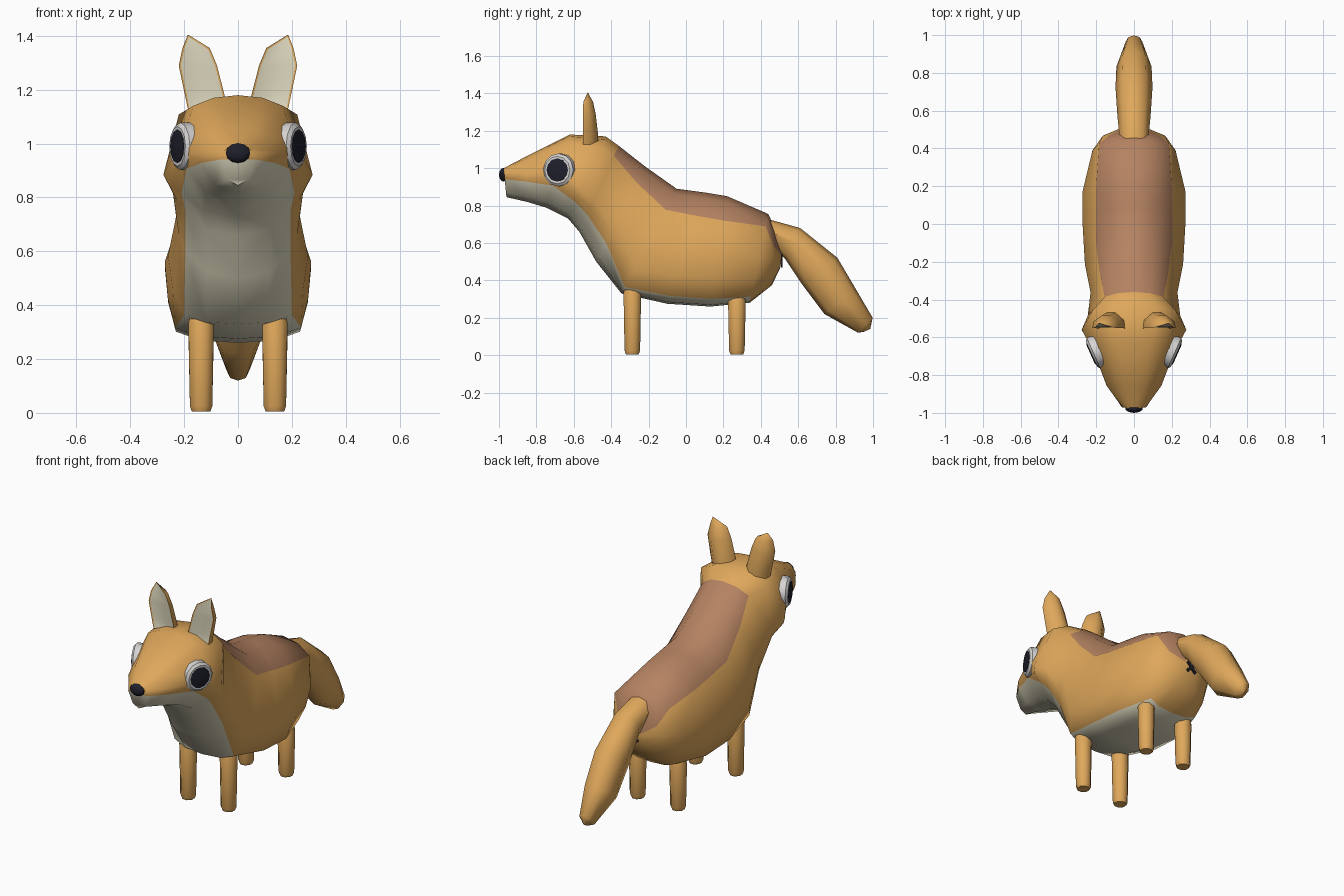
import bpy, bmesh, math
from mathutils import Vector, Matrix

cube = bpy.data.objects.get("Cube")
if cube:
    bpy.data.objects.remove(cube, do_unlink=True)


def material(name, rgb):
    m = bpy.data.materials.new(name)
    m.use_nodes = True
    m.diffuse_color = (*rgb, 1)
    bsdf = next(n for n in m.node_tree.nodes if n.type == 'BSDF_PRINCIPLED')
    bsdf.inputs["Base Color"].default_value = (*rgb, 1)
    bsdf.inputs["Roughness"].default_value = 0.8
    return m


FUR = material("orange fur", (0.74, 0.39, 0.105))
BACK = material("brown back", (0.46, 0.225, 0.12))
CREAM = material("cream", (0.72, 0.68, 0.51))
WHITE = material("eye white", (0.68, 0.66, 0.65))
DARK = material("dark", (0.013, 0.014, 0.024))


def finish(bm, name, mats, angle=50):
    bmesh.ops.recalc_face_normals(bm, faces=bm.faces[:])
    me = bpy.data.meshes.new(name)
    bm.to_mesh(me)
    bm.free()
    for m in mats:
        me.materials.append(m)
    ob = bpy.data.objects.new(name, me)
    bpy.context.collection.objects.link(ob)
    bpy.ops.object.select_all(action='DESELECT')
    ob.select_set(True)
    bpy.context.view_layer.objects.active = ob
    bpy.ops.object.shade_smooth_by_angle(angle=math.radians(angle))
    return ob


def symmetric_loft(halves, rule):
    """Skin half sections (top to bottom, ends on x = 0) with their mirror images.
    rule(ring, strip) gives the material index; caps use ring -1 and the last ring."""
    bm = bmesh.new()
    n = len(halves[0])
    left = [[bm.verts.new(p) for p in h] for h in halves]
    right = [[v if j in (0, n - 1) else bm.verts.new((-v.co.x, v.co.y, v.co.z))
              for j, v in enumerate(r)] for r in left]
    for side in (left, right):
        for i in range(len(halves) - 1):
            for j in range(n - 1):
                f = bm.faces.new((side[i][j], side[i][j + 1], side[i + 1][j + 1], side[i + 1][j]))
                f.material_index = rule(i, j)
    for i, tag in ((0, -1), (len(halves) - 1, len(halves) - 1)):
        for j in range(n - 1):
            loop = list(dict.fromkeys((left[i][j], left[i][j + 1], right[i][j + 1], right[i][j])))
            bm.faces.new(loop).material_index = rule(tag, j)
    return bm


# Body, snout to rump: top y,z, bottom y,z, then width and drop fraction
# of the back edge, the widest point and the belly edge
SECTIONS = [
    (-0.975, 1.00, -0.96, 0.845, 0.04, 0.10, 0.062, 0.25, 0.066, 0.38),
    (-0.86, 1.06, -0.85, 0.82, 0.10, 0.12, 0.145, 0.38, 0.138, 0.55),
    (-0.62, 1.18, -0.75, 0.79, 0.165, 0.10, 0.213, 0.45, 0.19, 0.70),
    (-0.43, 1.17, -0.63, 0.73, 0.22, 0.14, 0.277, 0.65, 0.21, 0.80),
    (-0.36, 1.12, -0.57, 0.66, 0.155, 0.12, 0.245, 0.60, 0.195, 0.80),
    (-0.22, 1.01, -0.48, 0.50, 0.18, 0.17, 0.23, 0.55, 0.195, 0.80),
    (-0.05, 0.89, -0.345, 0.33, 0.20, 0.20, 0.26, 0.55, 0.20, 0.94),
    (0.10, 0.87, -0.10, 0.275, 0.20, 0.21, 0.272, 0.52, 0.235, 0.93),
    (0.22, 0.85, 0.13, 0.26, 0.20, 0.22, 0.272, 0.52, 0.23, 0.93),
    (0.44, 0.755, 0.34, 0.28, 0.185, 0.14, 0.22, 0.50, 0.165, 0.93),
    (0.475, 0.68, 0.46, 0.375, 0.13, 0.32, 0.165, 0.50, 0.12, 0.85),
    (0.515, 0.57, 0.505, 0.47, 0.05, 0.40, 0.065, 0.60, 0.045, 0.85),
]
halves = []
for yt, zt, yb, zb, xs, ts, xm, tm, xb, tb in SECTIONS:
    pts = [(0, 0), (xs * 0.55, ts * 0.25), (xs, ts), (xm, tm),
           (xm * 0.7 + xb * 0.3, tm * 0.45 + tb * 0.55), (xb, tb),
           (xb * 0.6, 1 - (1 - tb) * 0.22), (0, 1)]
    halves.append([(x, yt + (yb - yt) * t, zt + (zb - zt) * t) for x, t in pts])


def body_rule(ring, strip):
    if strip < 2 and 4 <= ring <= 10:
        return 1
    if strip >= 5 and ring <= 8:
        return 2
    return 0


finish(symmetric_loft(halves, body_rule), "body", [FUR, BACK, CREAM], 60)

# Tail: top y,z, bottom y,z, half width
TAIL = [
    (0.43, 0.73, 0.46, 0.58, 0.075),
    (0.61, 0.68, 0.53, 0.515, 0.088),
    (0.81, 0.52, 0.62, 0.38, 0.098),
    (0.91, 0.35, 0.74, 0.22, 0.093),
    (0.998, 0.20, 0.92, 0.12, 0.045),
    (0.985, 0.14, 0.95, 0.125, 0.012),
]
halves = []
for yt, zt, yb, zb, w in TAIL:
    halves.append([(w * x, yt + (yb - yt) * t, zt + (zb - zt) * t)
                   for x, t in ((0, 0), (0.65, 0.1), (1, 0.45), (0.65, 0.88), (0, 1))])
finish(symmetric_loft(halves, lambda i, j: 0), "tail", [FUR])


# Legs: tapered eight-sided posts with a chamfered foot
def leg(name, x, y, top):
    bm = bmesh.new()
    rings = []
    for z, r in ((0.005, 0.037), (0.025, 0.045), (top - 0.02, 0.051), (top, 0.044)):
        rings.append([bm.verts.new((x + r * math.cos(a), y + r * math.sin(a), z))
                      for a in (math.tau * (k + 0.5) / 8 for k in range(8))])
    for a, b in zip(rings, rings[1:]):
        for k in range(8):
            bm.faces.new((a[k], a[(k + 1) % 8], b[(k + 1) % 8], b[k]))
    bm.faces.new(rings[0])
    bm.faces.new(rings[-1])
    finish(bm, name, [FUR])


# Ears: flat cream front inside an orange rim, ridged back
def ear(name, s):
    bm = bmesh.new()
    rings = []
    for z, xi, xo, yf, yb in ((1.11, 0.04, 0.182, -0.552, -0.468),
                              (1.18, 0.05, 0.197, -0.552, -0.470),
                              (1.29, 0.078, 0.22, -0.551, -0.483),
                              (1.355, 0.105, 0.206, -0.549, -0.497)):
        ym, d = (yf + yb) / 2, xo - xi
        rings.append([bm.verts.new((s * x, y, z)) for x, y in (
            (xi, yf), (xo, yf), (xo - d * 0.03, ym), (xo - d * 0.35, yb),
            (xi + d * 0.35, yb), (xi + d * 0.03, ym))])
    tip = bm.verts.new((s * 0.186, -0.525, 1.405))
    front = []
    for a, b in zip(rings, rings[1:]):
        for k in range(6):
            f = bm.faces.new((a[k], a[(k + 1) % 6], b[(k + 1) % 6], b[k]))
            if k == 0:
                front.append(f)
    for k in range(6):
        f = bm.faces.new((rings[-1][k], rings[-1][(k + 1) % 6], tip))
        if k == 0:
            front.append(f)
    bm.faces.new(rings[0])
    bmesh.ops.recalc_face_normals(bm, faces=bm.faces[:])
    bmesh.ops.inset_region(bm, faces=front, thickness=0.007, depth=-0.004)
    for f in front:
        f.material_index = 1
    finish(bm, name, [FUR, CREAM], 45)


# Eyes: domed white disc with a raised dark pupil
def disc(name, s, profile, mat):
    bm = bmesh.new()
    a = math.radians(24)
    n = Vector((s * math.cos(a), -math.sin(a), 0))
    u = Vector((s * math.sin(a), math.cos(a), 0))
    centre = Vector((s * 0.207, -0.68, 0.99))
    rings = [[bm.verts.new(centre + n * h + u * r * math.cos(t) + Vector((0, 0, r * math.sin(t))))
              for t in (math.tau * k / 12 for k in range(12))] for r, h in profile]
    for p, q in zip(rings, rings[1:]):
        for k in range(12):
            bm.faces.new((p[k], p[(k + 1) % 12], q[(k + 1) % 12], q[k]))
    bm.faces.new(rings[0])
    bm.faces.new(rings[-1])
    finish(bm, name, [mat], 40)


for side, s in (("left", 1), ("right", -1)):
    leg("front_leg_" + side, s * 0.137, -0.287, 0.355)
    leg("back_leg_" + side, s * 0.137, 0.272, 0.31)
    ear("ear_" + side, s)
    disc("eye_" + side, s, [(0.088, -0.03), (0.088, 0.008), (0.074, 0.02)], WHITE)
    disc("pupil_" + side, s, [(0.062, 0.018), (0.062, 0.022), (0.05, 0.025)], DARK)

# Nose
bm = bmesh.new()
bmesh.ops.create_uvsphere(bm, u_segments=10, v_segments=6, radius=1,
                          matrix=Matrix.Translation((0, -0.975, 0.965))
                          @ Matrix.Diagonal((0.048, 0.025, 0.037, 1)))
finish(bm, "nose", [DARK])

# Small crossed mark beneath the tail
bm = bmesh.new()
for a in (45, -45):
    bmesh.ops.create_cube(bm, size=1, matrix=Matrix.Translation((0, 0.512, 0.505))
                          @ Matrix.Rotation(math.radians(a), 4, 'Y')
                          @ Matrix.Diagonal((0.085, 0.009, 0.018, 1)))
finish(bm, "rump_mark", [DARK])
